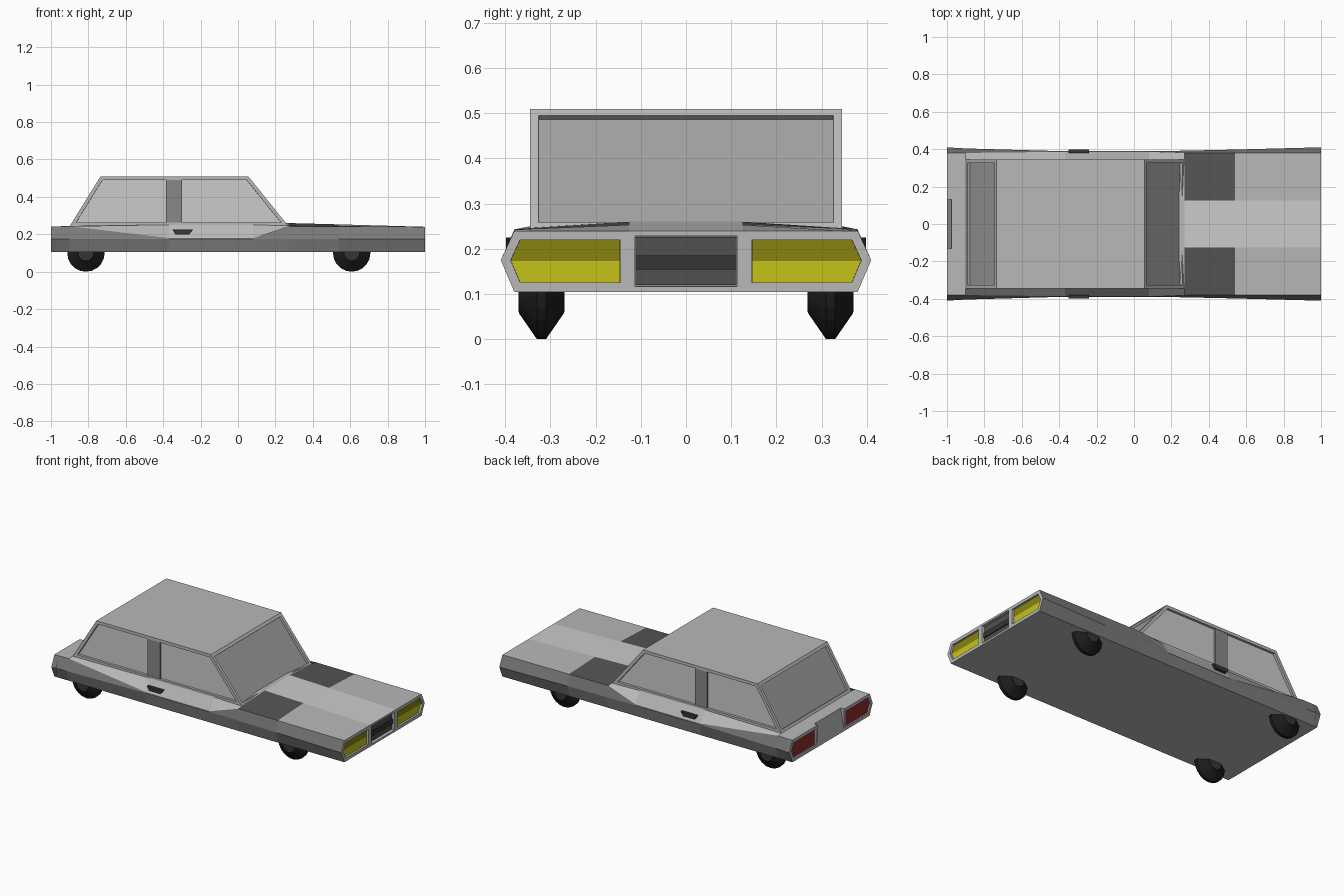
import bpy, bmesh, math

if "Cube" in bpy.data.objects:
    bpy.data.objects.remove(bpy.data.objects["Cube"])


def material(name, *rgb):
    m = bpy.data.materials.new(name)
    m.diffuse_color = (*(rgb * 3 if len(rgb) == 1 else rgb), 1)
    m.use_nodes = True
    m.node_tree.nodes["Principled BSDF"].inputs["Base Color"].default_value = m.diffuse_color
    return m


PAINT = material("paint_grey", 0.48)
FLANK = material("flank_grey", 0.2)
STRIPE = material("stripe_grey", 0.72)
COWL = material("cowl_grey", 0.09)
SIDE_GLASS = material("side_glass", 0.58)
END_GLASS = material("end_glass", 0.35)
PILLAR = material("pillar_grey", 0.25)
YELLOW = material("headlight_yellow", 0.56, 0.54, 0.01)
OLIVE = material("headlight_shade", 0.24, 0.23, 0.005)
RED = material("tail_red", 0.28, 0.025, 0.025)
BLACK = material("tyre_black", 0.012)
DARK = material("dark_trim", 0.035)
SLAT = material("slat_grey", 0.08)


def finish(name, bm, *mats):
    bmesh.ops.recalc_face_normals(bm, faces=bm.faces)
    me = bpy.data.meshes.new(name)
    bm.to_mesh(me)
    bm.free()
    ob = bpy.data.objects.new(name, me)
    bpy.context.collection.objects.link(ob)
    for m in mats:
        me.materials.append(m)
    return ob


def loft(rings, caps=True):
    """Skin closed rings of points; returns the bmesh and its vertex rings."""
    bm = bmesh.new()
    vs = [[bm.verts.new(p) for p in r] for r in rings]
    n = len(vs[0])
    for a, b in zip(vs, vs[1:]):
        for i in range(n):
            j = (i + 1) % n
            bm.faces.new((a[i], a[j], b[j], b[i]))
    if caps:
        bm.faces.new(vs[0])
        bm.faces.new(vs[-1])
    return bm, vs


def prism(pts, axis, a, b):
    if axis == "x":
        return loft([[(t, u, v) for u, v in pts] for t in (a, b)])[0]
    return loft([[(u, t, v) for u, v in pts] for t in (a, b)])[0]


def recess(bm, faces, width, depth):
    """Flat frame of the given width, then a straight-walled sink."""
    bmesh.ops.recalc_face_normals(bm, faces=bm.faces)
    for w, d in ((width, 0), (0.0005, -depth)):
        bmesh.ops.inset_individual(bm, faces=faces, thickness=w, depth=d,
                                   use_even_offset=True)


# Lower body: lofted cross-sections with a shoulder that dips along the doors
# x, crease y, shoulder y, shoulder z, inner z, centre z
stations = [(-0.97, .408, .38, .242, .242, .242),
            (-0.90, .404, .38, .243, .245, .245),
            (-0.37, .389, .386, .180, .250, .250),
            (0.08, .389, .386, .180, .250, .250),
            (0.27, .392, .38, .243, .246, .260),
            (0.54, .398, .38, .242, .244, .253),
            (1.00, .410, .38, .240, .240, .240)]
rings = []
for x, cy, sy, sz, iz, hz in stations:
    half = [(.125, .105), (.38, .105), (cy, .175), (sy, sz), (.345, iz), (.125, hz)]
    left = [(x, -y, z) for y, z in half[1:]]
    right = [(x, y, z) for y, z in reversed(half)]
    rings.append(left + right + [(x, -.125, .105)])
bm, vs = loft(rings, caps=False)
# Darker flanks, hood stripe and cowl patches
bm.faces.ensure_lookup_table()
for k in range(len(stations) - 1):
    for i in (0, 1, 7, 8):
        bm.faces[k * 12 + i].material_index = 1
    if k >= 4:
        bm.faces[k * 12 + 4].material_index = 2
    if k == 4:
        for i in (2, 3, 5, 6):
            bm.faces[k * 12 + i].material_index = 3
bm.faces.new(vs[0])
f = vs[-1]
front = [bm.faces.new(f[0:5] + [f[11]]), bm.faces.new(f[5:11]),
         bm.faces.new((f[4], f[5], f[10], f[11]))]
recess(bm, front[:2], 0.02, 0.02)
recess(bm, front[2:], 0.012, 0.02)
finish("body", bm, PAINT, FLANK, STRIPE, COWL)

# Cabin with recessed windows on all four sides
profile = [(-0.90, .243), (-0.735, .51), (0.055, .51), (0.27, .243)]
bm = prism(profile, "y", -0.345, 0.345)
bm.normal_update()
windows = [q for q in bm.faces if abs(q.normal.z) < 0.95]
recess(bm, windows, 0.019, 0.014)
for q in windows:
    q.material_index = 1 if abs(q.normal.y) > 0.9 else 2
finish("cabin", bm, PAINT, SIDE_GLASS, END_GLASS)

# Sloped tail panel between the lamp pods
bm = loft([[(-1.0, y, .105), (-0.97, y, .105), (-0.97, y, .242), (-0.975, y, .242)]
           for y in (-.13, .13)])[0]
finish("tail_panel", bm, PAINT)

# Lamps, handles and pillars on both sides
pod = [(.13, .105), (.38, .105), (.41, .175), (.38, .242), (.13, .242)]
lower = [(.146, .125), (.37, .125), (.388, .173), (.146, .173)]
upper = [(.146, .173), (.388, .173), (.37, .22), (.146, .22)]
lens = lower[:3] + upper[2:]
handle = [(-.35, .225), (-.24, .225), (-.26, .20), (-.335, .20)]
pillar = [(-.385, .26), (-.30, .26), (-.30, .493), (-.385, .493)]

for side, s in (("left", 1), ("right", -1)):
    bm = prism([(s * y, z) for y, z in pod], "x", -1.0, -0.97)
    bm.normal_update()
    rear = [q for q in bm.faces if q.calc_center_median().x < -0.99]
    for q in bm.faces:
        if s * q.calc_center_median().y > 0.39:
            q.material_index = 1
    recess(bm, rear, 0.02, 0.012)
    finish("tail_pod_" + side, bm, PAINT, FLANK)
    for name, pts, a, b, mat in (("headlight_lower_", lower, .97, .988, YELLOW),
                                 ("headlight_upper_", upper, .97, .988, OLIVE),
                                 ("tail_light_", lens, -.992, -.975, RED)):
        finish(name + side, prism([(s * y, z) for y, z in pts], "x", a, b), mat)
    finish("door_handle_" + side, prism(handle, "y", s * .38, s * .398), DARK)
    finish("door_pillar_" + side, prism(pillar, "y", s * .32, s * .342), PILLAR)

# Grille bars
for name, z0, z1, x1, mat in (("top", .185, .226, .984, SLAT),
                              ("middle", .154, .185, .99, DARK),
                              ("bottom", .12, .154, .984, SLAT)):
    rect = [(-.112, z0), (.112, z0), (.112, z1), (-.112, z1)]
    finish("grille_" + name, prism(rect, "x", 0.97, x1), mat)


def turned(profile, cx, cy, cz, n=20):
    """Solid of revolution about a y axis from (radius, offset) pairs."""
    return loft([[(cx + r * math.cos(k * math.tau / n), cy + o,
                   cz + r * math.sin(k * math.tau / n)) for k in range(n)]
                 for r, o in profile])[0]


# Wheels: tapered tyres with hubs
for end, x in (("front", 0.608), ("rear", -0.813)):
    for side, y in (("left", .32), ("right", -.32)):
        tyre = [(.042, -.05), (.1, -.01), (.1, .01), (.042, .05)]
        finish(f"tyre_{end}_{side}", turned(tyre, x, y, 0.1), BLACK)
        hub = [(.04, -.051), (.04, .051)]
        finish(f"hub_{end}_{side}", turned(hub, x, y, 0.1), DARK)
